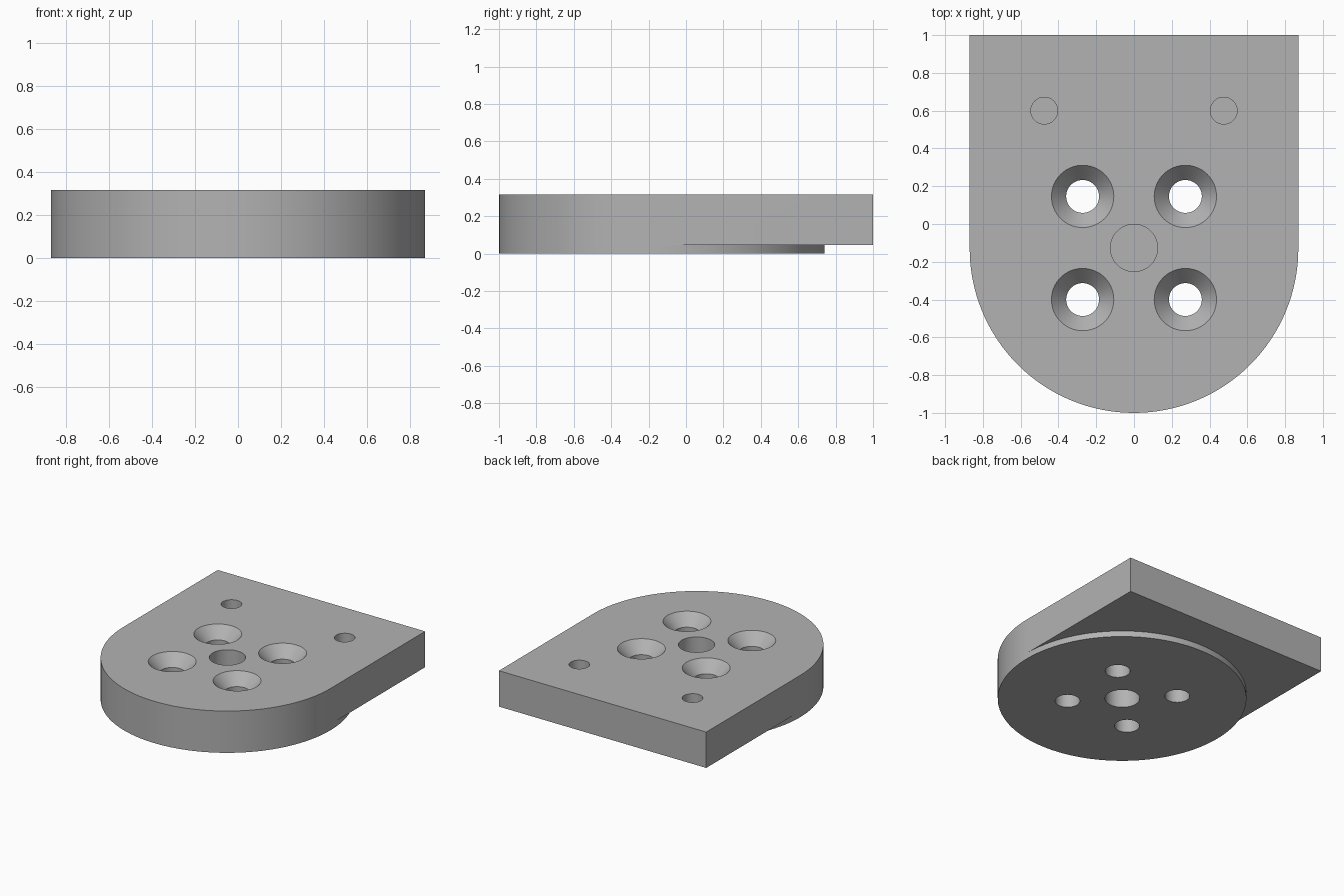
import bpy, bmesh, math

if "Cube" in bpy.data.objects:
    bpy.data.objects.remove(bpy.data.objects["Cube"])

R, CY = 0.87, -0.13          # round end radius and centre
Z0, Z1 = 0.045, 0.317        # plate underside and top
SEG = 128


def lathe(name, profile, x, y, seg=64):
    """Solid of revolution from (radius, z) rings, capped at both ends."""
    bm = bmesh.new()
    rings = [[bm.verts.new((x + r * math.cos(2 * math.pi * i / seg),
                            y + r * math.sin(2 * math.pi * i / seg), z))
              for i in range(seg)] for r, z in profile]
    for a, b in zip(rings, rings[1:]):
        for i in range(seg):
            j = (i + 1) % seg
            bm.faces.new((a[i], a[j], b[j], b[i]))
    bm.faces.new(rings[0][::-1])
    bm.faces.new(rings[-1])
    return finish(bm, name)


def finish(bm, name):
    bmesh.ops.recalc_face_normals(bm, faces=bm.faces)
    me = bpy.data.meshes.new(name)
    bm.to_mesh(me)
    bm.free()
    ob = bpy.data.objects.new(name, me)
    bpy.context.collection.objects.link(ob)
    return ob


def boolean(target, tool, op):
    bpy.context.view_layer.objects.active = target
    m = target.modifiers.new(op, 'BOOLEAN')
    m.object, m.operation, m.solver = tool, op, 'EXACT'
    bpy.ops.object.modifier_apply(modifier=m.name)
    bpy.data.objects.remove(tool, do_unlink=True)


# Plate: square back, semicircular front
bm = bmesh.new()
outline = [(R, 1.0), (-R, 1.0)]
for i in range(SEG // 2 + 1):
    a = math.pi + 2 * math.pi * i / SEG
    outline.append((R * math.cos(a), CY + R * math.sin(a)))
face = bm.faces.new([bm.verts.new((x, y, Z0)) for x, y in outline])
ext = bmesh.ops.extrude_face_region(bm, geom=[face])
bmesh.ops.translate(bm, vec=(0, 0, Z1 - Z0),
                    verts=[v for v in ext['geom'] if isinstance(v, bmesh.types.BMVert)])
plate = finish(bm, "mounting_plate")

# Round raised pad underneath
boolean(plate, lathe("round_pad", [(R, 0), (R, Z0)], 0, CY, SEG), 'UNION')

# Four countersunk through holes
for sx in (-1, 1):
    for sy in (-1, 1):
        boolean(plate, lathe("screw_cutter",
                             [(0.087, -0.1), (0.087, Z1 - 0.085), (0.165, Z1), (0.165, Z1 + 0.1)],
                             sx * 0.272, -0.127 + sy * 0.273), 'DIFFERENCE')
    # Blind pin holes near the back
    boolean(plate, lathe("pin_cutter", [(0.071, Z1 - 0.17), (0.071, Z1 + 0.1)],
                         sx * 0.475, 0.6), 'DIFFERENCE')

# Central blind bores from above and below
boolean(plate, lathe("top_bore", [(0.125, Z1 - 0.13), (0.125, Z1 + 0.1)], 0, -0.127), 'DIFFERENCE')
boolean(plate, lathe("bottom_bore", [(0.122, -0.1), (0.122, 0.15)], 0, -0.127), 'DIFFERENCE')

mat = bpy.data.materials.new("plain grey")
mat.diffuse_color = (0.45, 0.45, 0.45, 1)
mat.use_nodes = True
mat.node_tree.nodes["Principled BSDF"].inputs["Base Color"].default_value = mat.diffuse_color
plate.data.materials.clear()
plate.data.materials.append(mat)
for p in plate.data.polygons:
    p.material_index = 0

bpy.ops.object.select_all(action='DESELECT')
plate.select_set(True)
bpy.context.view_layer.objects.active = plate
bpy.ops.object.shade_smooth_by_angle(angle=math.radians(30))
